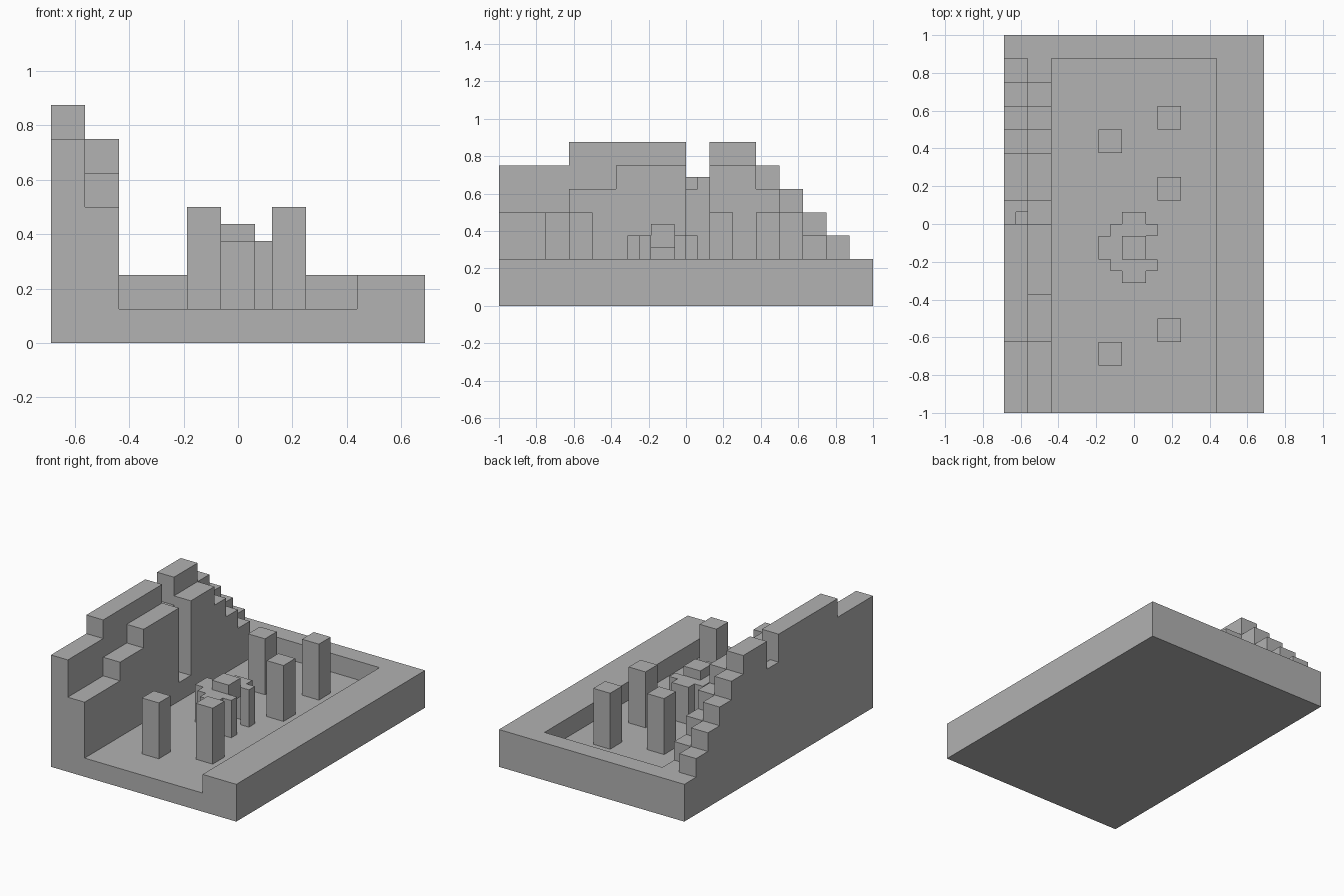
import bpy, bmesh
from mathutils import Vector

cube = bpy.data.objects.get("Cube")
if cube:
    bpy.data.objects.remove(cube, do_unlink=True)

U = 0.125          # one block
H = U / 2          # half block
LEFT, INNER, MID = -5.5 * U, -3.5 * U, -4.5 * U

stone = bpy.data.materials.new("plain_grey")
stone.use_nodes = True
GREY = (0.445, 0.445, 0.445, 1)
stone.diffuse_color = GREY
stone.node_tree.nodes["Principled BSDF"].inputs["Base Color"].default_value = GREY


def prism(name, outline, axis, lo, hi):
    """Extrude an outline along x (outline is y,z) or z (outline is x,y)."""
    bm = bmesh.new()
    place = (lambda a, b: (lo, a, b)) if axis == "x" else (lambda a, b: (a, b, lo))
    face = bm.faces.new([bm.verts.new(place(a, b)) for a, b in outline])
    step = Vector((hi - lo, 0, 0)) if axis == "x" else Vector((0, 0, hi - lo))
    ext = bmesh.ops.extrude_face_region(bm, geom=[face], use_keep_orig=True)
    moved = [g for g in ext["geom"] if isinstance(g, bmesh.types.BMVert)]
    bmesh.ops.translate(bm, verts=moved, vec=step)
    bmesh.ops.recalc_face_normals(bm, faces=bm.faces[:])
    mesh = bpy.data.meshes.new(name)
    bm.to_mesh(mesh)
    bm.free()
    mesh.materials.append(stone)
    obj = bpy.data.objects.new(name, mesh)
    bpy.context.collection.objects.link(obj)
    return obj


def block(name, x0, x1, y0, y1, z0, z1):
    return prism(name, [(x0, y0), (x1, y0), (x1, y1), (x0, y1)], "z", z0, z1)


def stepped_wall(name, x0, x1, base, steps):
    """steps: list of (y start, y end, top), in blocks, running front to back."""
    outline = [(steps[0][0] * U, base)]
    for a, b, top in steps:
        outline += [(a * U, top * U), (b * U, top * U)]
    outline.append((steps[-1][1] * U, base))
    prism(name, outline, "x", x0, x1)


# Ground slab and the raised rim around the sunken court
block("ground_slab", LEFT, -LEFT, -1, 1, 0, U)
prism("court_rim", [(LEFT, -1), (INNER, -1), (INNER, 7 * U), (-INNER, 7 * U),
                    (-INNER, -1), (-LEFT, -1), (-LEFT, 1), (LEFT, 1)], "z", U, 2 * U)
# Open the rim under the gap in the cliff is left solid on the outer side

# Cliff: outer and inner stepped rows, split by a narrow gap
stepped_wall("outer_cliff_front", LEFT, MID, 2 * U, [(-8, -5, 6), (-5, 0, 7)])
stepped_wall("inner_cliff_front", MID, INNER, 2 * U, [(-8, -5, 4), (-5, -3, 5), (-3, 0, 6)])
stepped_wall("outer_cliff_back", LEFT, MID, 2 * U,
             [(1, 3, 7), (3, 4, 6), (4, 5, 5), (5, 6, 4), (6, 7, 3)])
stepped_wall("inner_cliff_back", MID, INNER, 2 * U,
             [(1, 3, 6), (3, 4, 5), (4, 5, 4), (5, 6, 3)])

# Back of the gap, with a small notch at its lip
prism("gap_back", [(LEFT, 0), (LEFT + H, 0), (LEFT + H, H), (MID, H), (MID, U), (LEFT, U)],
      "z", 2 * U, 5.5 * U)
block("gap_notch", LEFT + H, MID, 0, H, 2 * U, 5 * U)

# Free-standing pillars
for i, (x, y) in enumerate([(-1, 3.5), (-1, -5.5), (1.5, 4.5), (1.5, 1.5), (1.5, -4.5)]):
    block(f"pillar_{i + 1}", x * U - H, x * U + H, y * U - H, y * U + H, U, 4 * U)

# Small hut: corner posts, three walls, roof and cap, open on one side
CY = -U
for sx in (-1, 1):
    for sy in (-1, 1):
        x, y = sx * 1.5 * H, CY + sy * 1.5 * H
        block("hut_corner_post", x - H / 2, x + H / 2, y - H / 2, y + H / 2, U, 3 * U)
for sy in (-1, 1):
    y = CY + sy * 2.5 * H
    block("hut_side_wall", -H, H, y - H / 2, y + H / 2, U, 3 * U)
block("hut_rear_wall", -3 * H, -2 * H, CY - H, CY + H, U, 3 * U)
prism("hut_roof", [(-2 * H, CY - 2 * H), (2 * H, CY - 2 * H), (2 * H, CY - H), (H, CY - H),
                   (H, CY + H), (2 * H, CY + H), (2 * H, CY + 2 * H), (-2 * H, CY + 2 * H)],
      "z", 2.5 * U, 3 * U)
block("hut_cap", -H, H, CY - H, CY + H, 3 * U, 3.5 * U)
